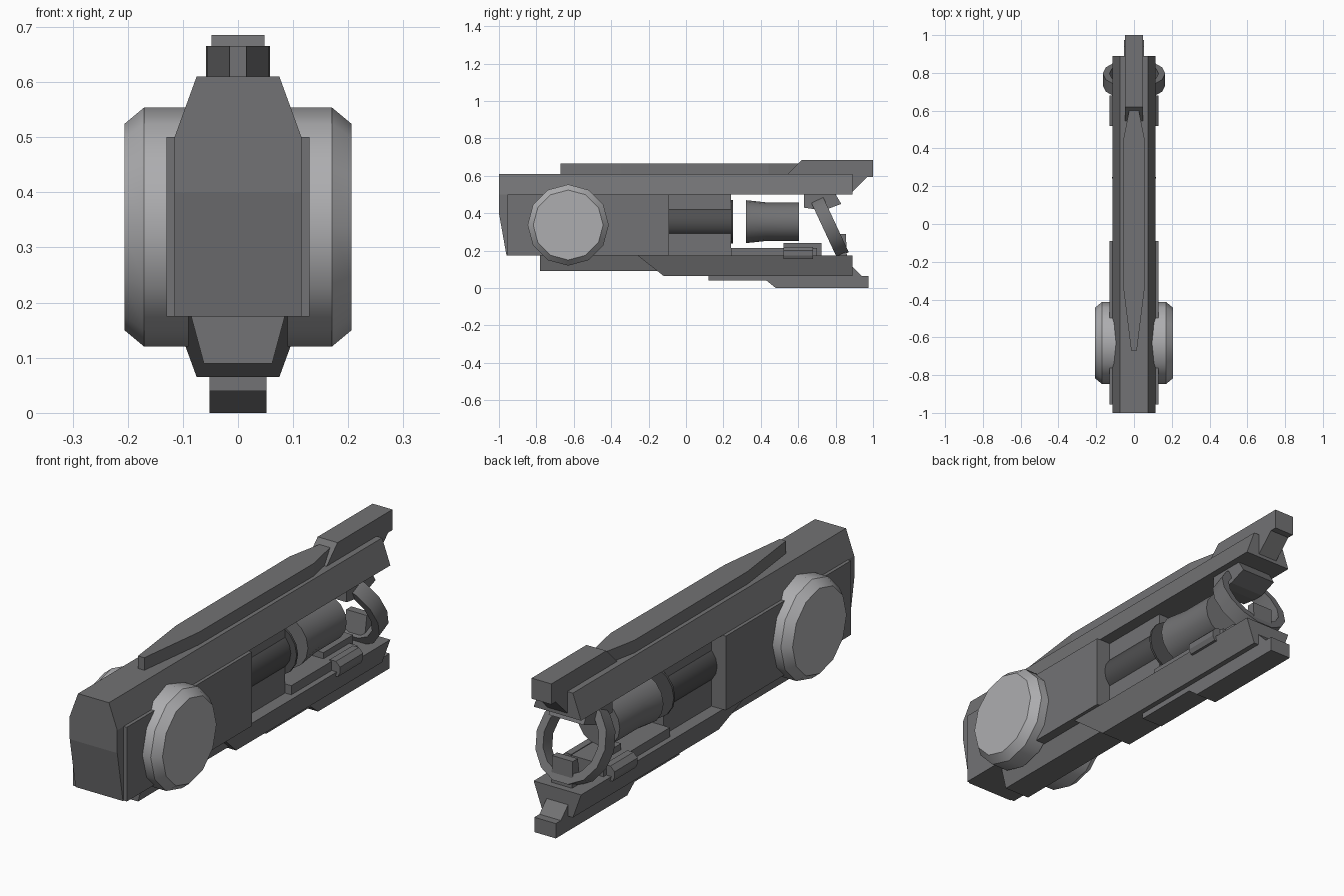
import bpy, bmesh, math
from mathutils import Matrix, Vector

cube = bpy.data.objects.get("Cube")
if cube:
    bpy.data.objects.remove(cube, do_unlink=True)


def material(name, v):
    m = bpy.data.materials.new(name)
    m.use_nodes = True
    m.diffuse_color = (v, v, v * 1.03, 1)
    m.node_tree.nodes["Principled BSDF"].inputs["Base Color"].default_value = m.diffuse_color
    return m


GREY = material("gunmetal grey", 0.17)
LIGHT = material("light grey", 0.42)
DARK = material("dark grey", 0.08)


def finish(name, bm, mat, smooth=False):
    bmesh.ops.recalc_face_normals(bm, faces=bm.faces)
    me = bpy.data.meshes.new(name)
    bm.to_mesh(me)
    bm.free()
    ob = bpy.data.objects.new(name, me)
    bpy.context.collection.objects.link(ob)
    me.materials.append(mat)
    if smooth:
        bpy.ops.object.select_all(action="DESELECT")
        ob.select_set(True)
        bpy.context.view_layer.objects.active = ob
        bpy.ops.object.shade_smooth_by_angle(angle=math.radians(35))
    return ob


def prism(name, outline, place, low, high, mat=GREY):
    """Extrude a 2D outline; place(a, b, t) gives the 3D point."""
    bm = bmesh.new()
    ends = [[bm.verts.new(place(a, b, t)) for a, b in outline] for t in (low, high)]
    n = len(outline)
    bm.faces.new(ends[0])
    bm.faces.new(ends[1][::-1])
    for i in range(n):
        j = (i + 1) % n
        bm.faces.new((ends[0][i], ends[0][j], ends[1][j], ends[1][i]))
    return finish(name, bm, mat)


def side_profile(name, yz, width, mat=GREY, centre=0):
    """Side outline, where width is a number or a function of height."""
    w = width if callable(width) else lambda z: width
    return prism(name, yz, lambda y, z, t: (centre + t * w(z), y, z), -1, 1, mat)


def box(name, x0, x1, y0, y1, z0, z1, mat=GREY):
    yz = [(y0, z0), (y1, z0), (y1, z1), (y0, z1)]
    return side_profile(name, yz, (x1 - x0) / 2, mat, (x0 + x1) / 2)


def lathe(name, profile, sides, matrix, mat, closed=False):
    """Turn (radius, distance) points about local z."""
    bm = bmesh.new()
    rings = [[bm.verts.new(matrix @ Vector((r * math.cos(a), r * math.sin(a), d)))
              for a in [math.tau * k / sides for k in range(sides)]] for r, d in profile]
    pairs = list(zip(rings, rings[1:]))
    if closed:
        pairs.append((rings[-1], rings[0]))
    else:
        bm.faces.new(rings[0])
        bm.faces.new(rings[-1])
    for p, q in pairs:
        for i in range(sides):
            j = (i + 1) % sides
            bm.faces.new((p[i], p[j], q[j], q[i]))
    return finish(name, bm, mat, True)


# Upper beam and front housing, with bevelled top shoulders
def housing_width(z):
    return 0.115 if z <= 0.5 else 0.115 - (z - 0.5) * 0.364


side_profile("upper_beam", [(-1, 0.5), (0.89, 0.5), (0.89, 0.61), (-1, 0.61)], housing_width)
side_profile("front_housing", [(-1, 0.5), (-1, 0.4), (-0.96, 0.175), (-0.09, 0.175), (-0.09, 0.5)], 0.115)
box("side_panels", -0.13, 0.13, -0.955, -0.09, 0.175, 0.5)
box("inner_core", -0.06, 0.06, -0.09, 0.24, 0.175, 0.5)

# Lower rail and the keels beneath it
side_profile("lower_rail", [(-0.26, 0.175), (-0.12, 0.065), (0.89, 0.065), (0.89, 0.175)],
             lambda z: 0.075 + (z - 0.065) * 0.364)
side_profile("front_keel", [(-0.78, 0.09), (-0.1, 0.09), (-0.1, 0.175), (-0.78, 0.175)],
             lambda z: 0.062 + (z - 0.09) * 0.27)
side_profile("rear_keel", [(0.12, 0.07), (0.12, 0.04), (0.43, 0.04), (0.48, 0), (0.975, 0),
                           (0.975, 0.065), (0.94, 0.065), (0.88, 0.125), (0.86, 0.07)], 0.052)

# Top fin and rear sight
half = [(0.015, -0.67), (0.055, -0.35), (0.058, 0.44), (0.022, 0.62)]
prism("top_fin", half + [(-x, y) for x, y in reversed(half)], lambda x, y, z: (x, y, z), 0.605, 0.665)
side_profile("rear_sight", [(0.54, 0.605), (0.62, 0.685), (1, 0.685), (1, 0.595),
                            (0.97, 0.595), (0.885, 0.51), (0.87, 0.605)], 0.048)

# Barrel parts along the length
along = Matrix.Translation((0, 0, 0.355)) @ Matrix.Rotation(-math.pi / 2, 4, "X")
lathe("barrel", [(0.088, -0.1), (0.088, 0.24)], 16, along, DARK)
lathe("barrel_flange", [(0.116, 0.24), (0.116, 0.25)], 16, along, DARK)
lathe("rear_cylinder", [(0.115, 0.32), (0.103, 0.43), (0.103, 0.605)], 16, along, GREY)

# Rails and latches on top of the lower rail
box("rail_strip", -0.09, 0.09, 0.24, 0.7, 0.17, 0.215)
box("rail_block", -0.05, 0.05, 0.52, 0.725, 0.17, 0.242)
for side, s in (("left", 1), ("right", -1)):
    prism(side + "_latch", [(0.08, 0.155), (0.12, 0.155), (0.13, 0.175), (0.13, 0.2), (0.11, 0.22), (0.08, 0.22)],
          lambda x, z, y: (s * x, y, z), 0.52, 0.68)

# Tilted rear ring with its tabs
tilt = (Matrix.Translation((0, 0.765, 0.335)) @ Matrix.Rotation(math.radians(25), 4, "X")
        @ Matrix.Rotation(-math.pi / 2, 4, "X") @ Matrix.Scale(1.08, 4, (0, 1, 0)))
lathe("rear_ring", [(0.165, -0.035), (0.165, 0.035), (0.13, 0.035), (0.13, -0.035)], 14, tilt, GREY, True)
side_profile("ring_mount", [(0.63, 0.5), (0.63, 0.43), (0.7, 0.42), (0.75, 0.42), (0.83, 0.45), (0.8, 0.5)], 0.085)
side_profile("ring_foot", [(0.8, 0.17), (0.82, 0.29), (0.855, 0.29), (0.86, 0.17)], 0.05)

# Side discs with bevelled rims
for side, s in (("left", 1), ("right", -1)):
    across = Matrix.Translation((0, -0.63, 0.337)) @ Matrix.Rotation(s * math.pi / 2, 4, "Y")
    lathe(side + "_disc", [(0.217, 0.09), (0.217, 0.17), (0.187, 0.206)], 12, across, LIGHT)
